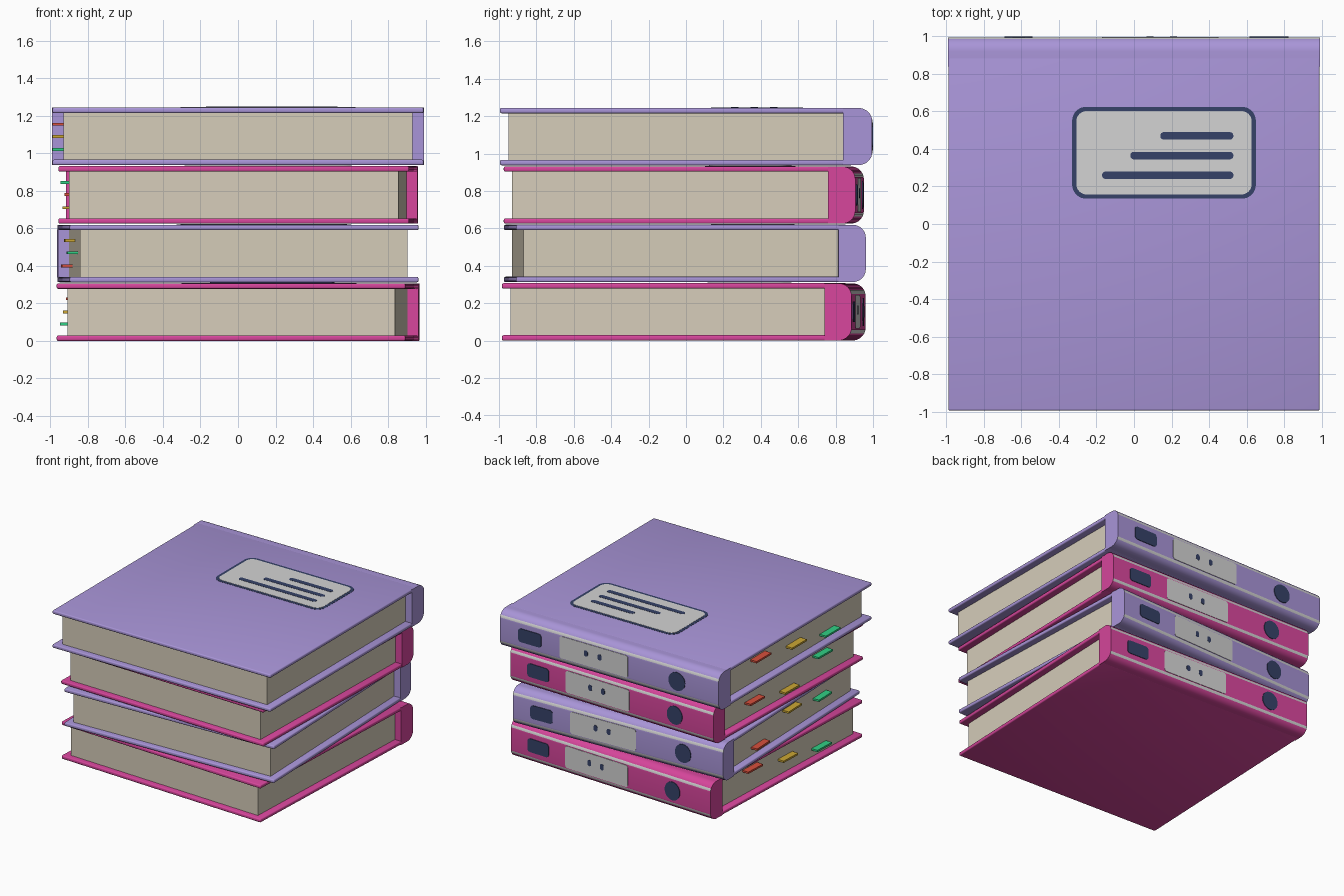
import bpy, bmesh, math
from mathutils import Matrix, Vector

if "Cube" in bpy.data.objects:
    bpy.data.objects.remove(bpy.data.objects["Cube"])


def material(name, rgb):
    lin = [((c / 255 + 0.055) / 1.055) ** 2.4 for c in rgb]
    m = bpy.data.materials.new(name)
    m.diffuse_color = (*lin, 1)
    m.use_nodes = True
    m.node_tree.nodes["Principled BSDF"].inputs["Base Color"].default_value = m.diffuse_color
    return m


PURPLE = material("purple", (169, 149, 216))
PINK = material("pink", (215, 70, 156))
PAPER = material("paper", (214, 205, 186))
GREY = material("light grey", (212, 212, 212))
NAVY = material("navy", (54, 66, 104))
RED = material("red", (215, 80, 60))
YELLOW = material("yellow", (204, 167, 52))
GREEN = material("green", (48, 208, 132))

H = 0.307          # book thickness
PITCH = 0.3125     # stacking distance
MID = H / 2
COVER = 0.029
BACK = 0.995       # outer face of the spine


def finish(name, bm, mats, matrix, smooth=False):
    bmesh.ops.recalc_face_normals(bm, faces=bm.faces)
    me = bpy.data.meshes.new(name)
    bm.to_mesh(me)
    bm.free()
    for m in mats:
        me.materials.append(m)
    if smooth:
        for p in me.polygons:
            p.use_smooth = True
        me.set_sharp_from_angle(angle=math.radians(35))
    ob = bpy.data.objects.new(name, me)
    bpy.context.collection.objects.link(ob)
    ob.matrix_world = matrix
    return ob


def box(name, lo, hi, mat, matrix, bevel=0.0):
    lo, hi = Vector(lo), Vector(hi)
    bm = bmesh.new()
    bmesh.ops.create_cube(bm, size=1)
    for v in bm.verts:
        v.co = (lo + hi) / 2 + v.co * (hi - lo)
    if bevel:
        bmesh.ops.bevel(bm, geom=bm.edges[:], offset=bevel, segments=3,
                        profile=0.5, affect='EDGES')
    return finish(name, bm, [mat], matrix, bevel > 0)


def extrude(bm, points, offset):
    f = bm.faces.new([bm.verts.new(p) for p in points])
    r = bmesh.ops.extrude_face_region(bm, geom=[f])
    for v in r["geom"]:
        if isinstance(v, bmesh.types.BMVert):
            v.co += Vector(offset)


def plate(name, u, v, w, h, r, base, thick, mat, matrix, on_spine=False):
    """Thin rounded rectangle lying on the cover (u=x, v=y) or spine (u=x, v=z)."""
    pts = []
    for i, (sx, sy) in enumerate(((1, 1), (-1, 1), (-1, -1), (1, -1))):
        for k in range(9):
            a = math.radians(90 * i + 11.25 * k)
            p = (u + sx * (w / 2 - r) + r * math.cos(a),
                 v + sy * (h / 2 - r) + r * math.sin(a))
            pts.append((p[0], base, p[1]) if on_spine else (p[0], p[1], base))
    bm = bmesh.new()
    extrude(bm, pts, (0, thick, 0) if on_spine else (0, 0, thick))
    bmesh.ops.remove_doubles(bm, verts=bm.verts, dist=1e-6)
    return finish(name, bm, [mat], matrix)


def spine(name, mat, matrix):
    # block with rounded outer corners, a grey stripe along each corner
    hz = MID - 0.0005
    arc = [(0.92 + 0.075 * math.cos(math.radians(9 * k)),
            0.085 + (hz - 0.085) * math.sin(math.radians(9 * k))) for k in range(11)]
    prof = [(0.84, -hz)] + [(y, -z) for y, z in reversed(arc)] + arc + [(0.84, hz)]
    bm = bmesh.new()
    extrude(bm, [(-0.992, y, z + MID) for y, z in prof], (1.984, 0, 0))
    for f in bm.faces:
        c = f.calc_center_median()
        if c.y > 0.96 and abs(c.x) < 0.5 and 0.096 < abs(c.z - MID) < 0.118:
            f.material_index = 1
    return finish(name, bm, [mat, GREY], matrix, True)


def book(n, mat, z, angle, scale, dy, tabs):
    M = (Matrix.Translation((0, dy, z)) @ Matrix.Rotation(math.radians(angle), 4, 'Z')
         @ Matrix.Diagonal((scale, scale, 1, 1)))
    p = f"book_{n}_"
    # covers and pages
    for part, z0 in (("bottom_cover", 0), ("top_cover", H - COVER)):
        box(p + part, (-0.99, -0.995, z0), (0.99, 0.89, z0 + COVER), mat, M, 0.009)
    box(p + "pages", (-0.93, -0.95, COVER - 0.004), (0.93, 0.85, H - COVER + 0.004), PAPER, M)
    spine(p + "spine", mat, M)
    # title plate with border and lines on the top cover
    plate(p + "title_border", 0.16, 0.38, 0.98, 0.49, 0.075, H - 0.001, 0.0025, NAVY, M)
    plate(p + "title_plate", 0.16, 0.38, 0.935, 0.445, 0.055, H, 0.003, GREY, M)
    for y, x0 in ((0.47, 0.14), (0.365, -0.02), (0.26, -0.17)):
        plate(p + "title_line", (x0 + 0.53) / 2, y, 0.53 - x0, 0.04, 0.019, H, 0.0045, NAVY, M)
    # spine badges: label with two spots, square and disc
    b = BACK - 0.002
    plate(p + "spine_label", 0.14, MID, 0.62, 0.18, 0.02, b, 0.005, GREY, M, True)
    for x in (0.21, 0.085):
        plate(p + "label_spot", x, MID + 0.01, 0.036, 0.05, 0.017, b, 0.0065, NAVY, M, True)
    plate(p + "spine_square", 0.72, MID, 0.21, 0.11, 0.025, b, 0.007, NAVY, M, True)
    plate(p + "spine_disc", -0.615, MID, 0.15, 0.15, 0.0749, b, 0.007, NAVY, M, True)
    # page marker tabs on the left side
    for tint, y, tz in zip((RED, YELLOW, GREEN), (0.40, -0.06, -0.50), tabs):
        box(p + "marker_tab", (-0.988, y - 0.095, tz - z - 0.0075),
            (-0.90, y + 0.095, tz - z + 0.0075), tint, M)


# number, colour, base height, turn, size, shift back, marker heights (red, yellow, green)
for args in ((1, PINK, 0, -2.3, 0.94, -0.012, (0.225, 0.155, 0.09)),
             (2, PURPLE, PITCH, 2.0, 0.94, -0.006, (0.40, 0.535, 0.47)),
             (3, PINK, 2 * PITCH, -1.4, 0.945, -0.012, (0.78, 0.71, 0.845)),
             (4, PURPLE, 3 * PITCH, 0, 1.0, 0, (1.155, 1.09, 1.02))):
    book(*args)
